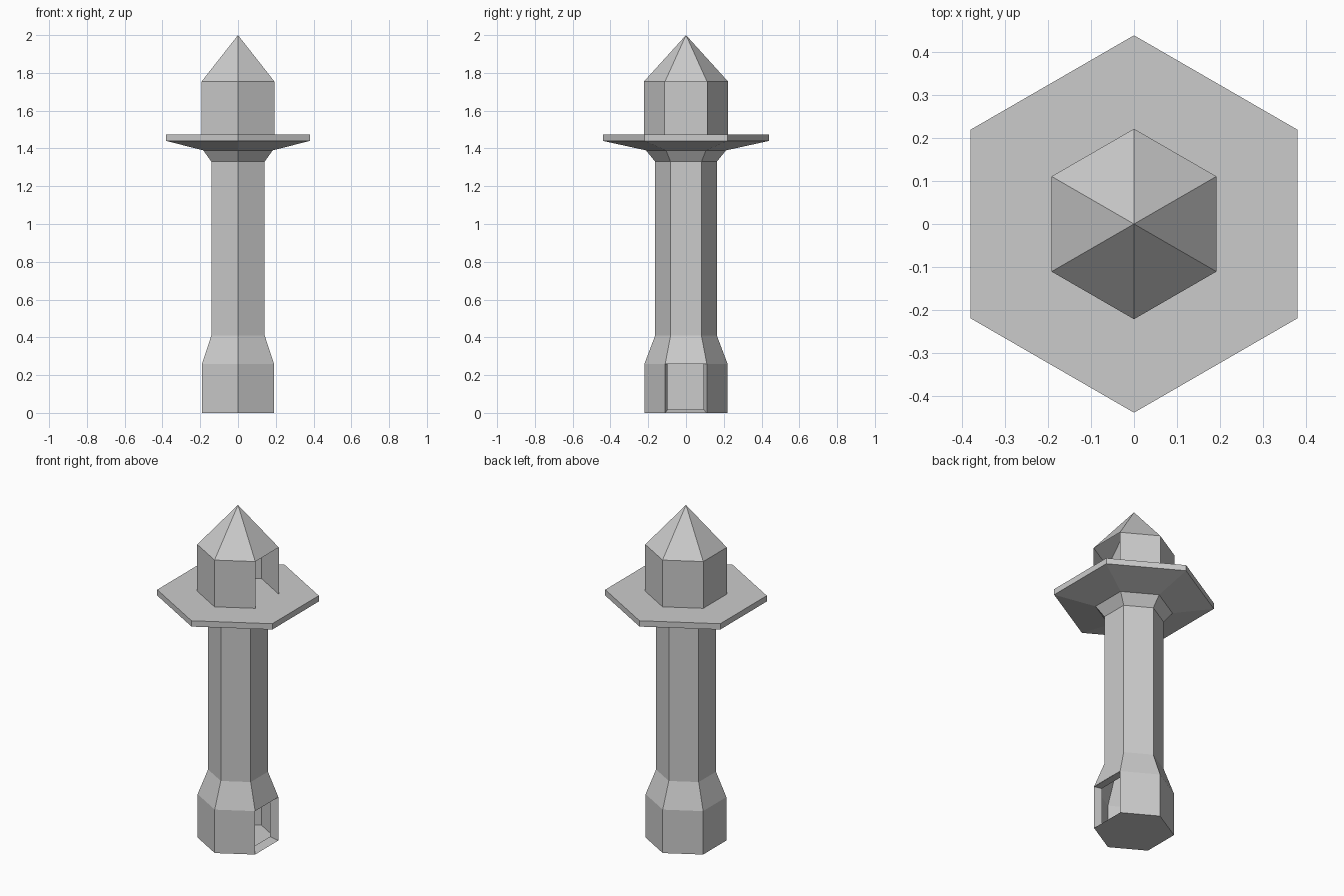
import bpy, bmesh
from math import cos, sin, radians

if "Cube" in bpy.data.objects:
    bpy.data.objects.remove(bpy.data.objects["Cube"])

SIDES = 6


def finish(name, bm):
    mesh = bpy.data.meshes.new(name)
    bm.to_mesh(mesh)
    bm.free()
    obj = bpy.data.objects.new(name, mesh)
    bpy.context.collection.objects.link(obj)
    return obj


def hex_lathe(name, profile, open_band=None):
    """Six-sided lathe of (radius, z) points; open_band leaves out the +x face."""
    bm = bmesh.new()
    rings = []
    for r, z in profile:
        if r == 0:
            rings.append([bm.verts.new((0, 0, z))] * SIDES)
        else:
            angles = [radians(-30 + 60 * k) for k in range(SIDES)]
            rings.append([bm.verts.new((r * cos(a), r * sin(a), z)) for a in angles])
    for band, (lo, hi) in enumerate(zip(rings, rings[1:])):
        for k in range(SIDES):
            if band == open_band and k == 0:
                continue
            n = (k + 1) % SIDES
            corners = dict.fromkeys((lo[k], lo[n], hi[n], hi[k]))
            bm.faces.new(list(corners))
    return finish(name, bm)


# Tower: closed foot, flared base with doorway, shaft and gallery
hex_lathe("tower", [(0, 0), (0.22, 0), (0.22, 0.26), (0.163, 0.41),
                    (0.163, 1.33), (0.212, 1.39), (0.44, 1.44),
                    (0.44, 1.475), (0, 1.475)], open_band=1)

# Lantern room with one open side, and its pointed roof
hex_lathe("lantern_room", [(0.222, 1.475), (0.222, 1.755)], open_band=0)
hex_lathe("roof", [(0.222, 1.755), (0, 2.0)])

# Door reveal: short lip leading inward from the doorway
bm = bmesh.new()
outer = [bm.verts.new((0.19, y, z)) for y, z in
         ((-0.11, 0), (0.11, 0), (0.11, 0.26), (-0.11, 0.26))]
inner = [bm.verts.new((0.147, y, z)) for y, z in
         ((-0.097, 0.018), (0.093, 0.018), (0.093, 0.258), (-0.097, 0.258))]
for k in range(4):
    n = (k + 1) % 4
    bm.faces.new((outer[k], outer[n], inner[n], inner[k]))
finish("door_reveal", bm)
